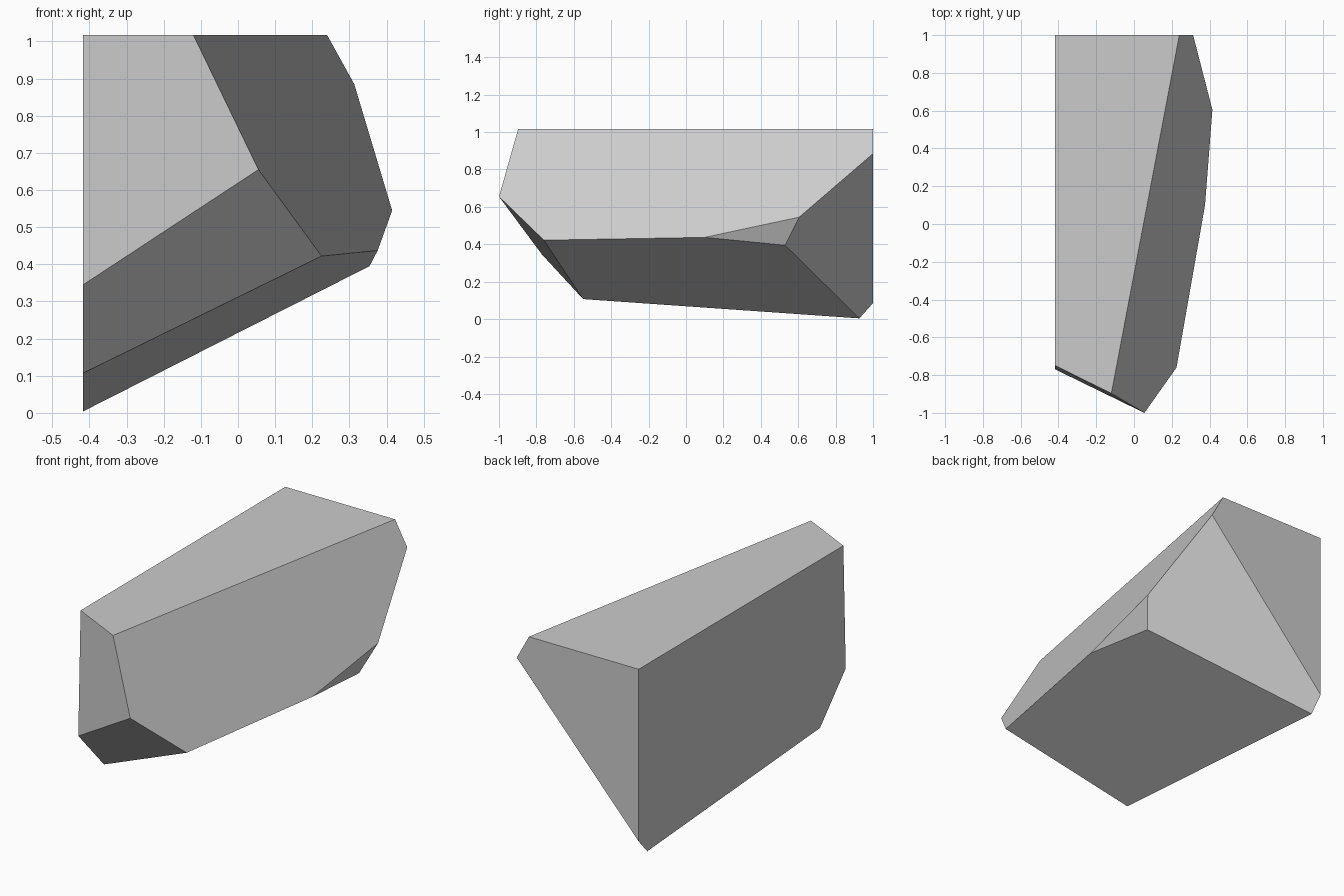
import bpy
import bmesh
import math

# Remove the default object
default = bpy.data.objects.get("Cube")
if default:
    bpy.data.objects.remove(default, do_unlink=True)


def make_material(name, colour):
    material = bpy.data.materials.new(name)
    material.use_nodes = True
    material.diffuse_color = colour
    shader = next(n for n in material.node_tree.nodes if n.type == "BSDF_PRINCIPLED")
    shader.inputs["Base Color"].default_value = colour
    return material


def make_convex_chunk(name, corners, material):
    """Wrap the corners in a convex skin and merge coplanar triangles into flat facets."""
    bm = bmesh.new()
    for corner in corners:
        bm.verts.new(corner)
    bmesh.ops.convex_hull(bm, input=bm.verts[:])
    bmesh.ops.dissolve_limit(bm, angle_limit=math.radians(2.5),
                             verts=bm.verts[:], edges=bm.edges[:])
    bmesh.ops.recalc_face_normals(bm, faces=bm.faces[:])
    mesh = bpy.data.meshes.new(name)
    bm.to_mesh(mesh)
    bm.free()
    mesh.materials.append(material)
    chunk = bpy.data.objects.new(name, mesh)
    bpy.context.collection.objects.link(chunk)
    return chunk


# Flat planes of the broken chunk
wall_x = -0.417
back_y = 1.0
top_z = 1.017

# Outline of the flat top
top_corners = [(x, y, top_z) for x, y in
               ((wall_x, back_y), (wall_x, -0.75), (-0.12, -0.897), (0.24, back_y))]

# Lower outline of the straight side wall
wall_corners = [(wall_x, y, z) for y, z in
                ((-0.77, 0.345), (-0.55, 0.107), (0.927, 0.004), (back_y, 0.085))]

# Chipped corners at the nose, the slanted side and the back
chipped_corners = [
    (0.055, -1.0, 0.655),
    (0.225, -0.76, 0.422),
    (0.376, 0.1, 0.437),
    (0.354, 0.53, 0.395),
    (0.415, 0.605, 0.545),
    (0.313, back_y, 0.885),
]

stone = make_material("stone_grey", (0.6, 0.6, 0.6, 1.0))
make_convex_chunk("rock_shard", top_corners + wall_corners + chipped_corners, stone)
